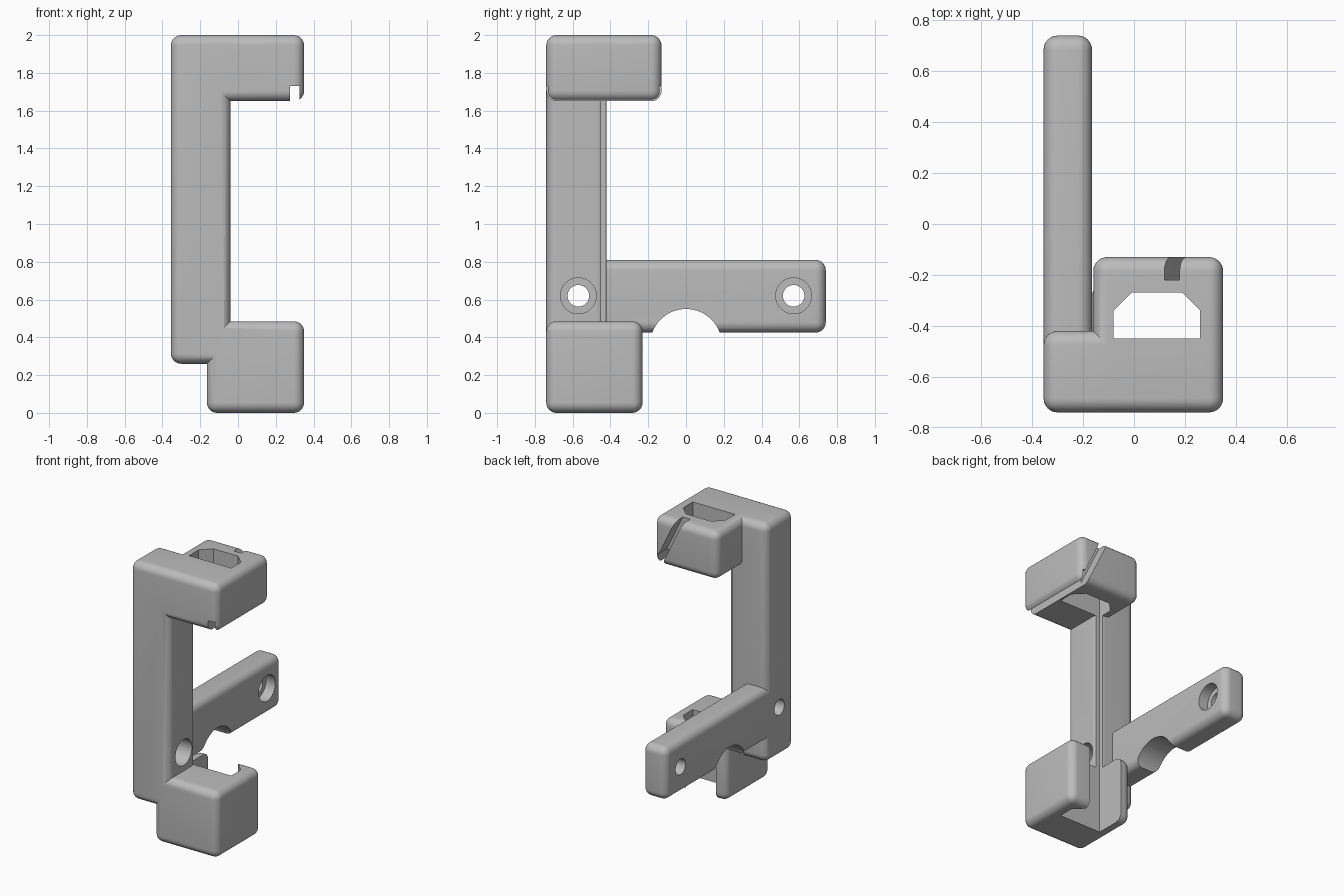
import bpy, bmesh, math
from mathutils import Vector, Matrix

if "Cube" in bpy.data.objects:
    bpy.data.objects.remove(bpy.data.objects["Cube"], do_unlink=True)

grey = bpy.data.materials.new("plain_grey")
grey.use_nodes = True
COLOUR = (0.5, 0.5, 0.5, 1)
grey.diffuse_color = COLOUR
grey.node_tree.nodes["Principled BSDF"].inputs["Base Color"].default_value = COLOUR


def make(name, bm):
    bmesh.ops.recalc_face_normals(bm, faces=bm.faces)
    mesh = bpy.data.meshes.new(name)
    bm.to_mesh(mesh)
    bm.free()
    mesh.materials.append(grey)
    ob = bpy.data.objects.new(name, mesh)
    bpy.context.collection.objects.link(ob)
    return ob


def box(name, lo, hi, radius=0.0):
    lo, hi = Vector(lo), Vector(hi)
    bm = bmesh.new()
    bmesh.ops.create_cube(bm, size=1)
    for v in bm.verts:
        v.co = Vector(v.co[i] * (hi[i] - lo[i]) + (lo[i] + hi[i]) / 2 for i in range(3))
    if radius:
        bmesh.ops.bevel(bm, geom=bm.edges[:], offset=radius, segments=8,
                        profile=0.5, affect='EDGES')
    return make(name, bm)


def prism(name, points, direction):
    bm = bmesh.new()
    face = bm.faces.new([bm.verts.new(p) for p in points])
    ext = bmesh.ops.extrude_face_region(bm, geom=[face])
    verts = [g for g in ext["geom"] if isinstance(g, bmesh.types.BMVert)]
    bmesh.ops.translate(bm, verts=verts, vec=direction)
    return make(name, bm)


def rod(name, x0, x1, y, z, radius):
    bm = bmesh.new()
    place = Matrix.Translation(((x0 + x1) / 2, y, z)) @ Matrix.Rotation(math.pi / 2, 4, 'Y')
    bmesh.ops.create_cone(bm, cap_ends=True, segments=64, radius1=radius,
                          radius2=radius, depth=x1 - x0, matrix=place)
    return make(name, bm)


def combine(target, tool, operation):
    mod = target.modifiers.new(operation, 'BOOLEAN')
    mod.operation, mod.solver, mod.object = operation, 'EXACT', tool
    bpy.context.view_layer.objects.active = target
    bpy.ops.object.modifier_apply(modifier=mod.name)
    bpy.data.objects.remove(tool, do_unlink=True)


# Rounded blocks joined into one body
R = 0.055
bracket = box("bracket", (-0.355, -0.74, 0.26), (-0.04, -0.42, 2), R)
for part in (
    box("upper_holder", (-0.16, -0.74, 1.65), (0.35, -0.13, 2), R),
    box("lower_holder", (-0.165, -0.74, 0), (0.35, -0.23, 0.485), R),
    box("mounting_arm", (-0.355, -0.66, 0.425), (-0.165, 0.74, 0.81), R),
):
    combine(bracket, part, 'UNION')

# Vertical channel through both holders, open at the back of the lower one
channel = [(-0.08, -0.45), (0.26, -0.45), (0.26, -0.34),
           (0.19, -0.27), (-0.01, -0.27), (-0.08, -0.34)]
cutters = [
    prism("channel", [(x, y, -0.1) for x, y in channel], (0, 0, 2.2)),
    box("back_opening", (-0.08, -0.36, -0.1), (0.19, 0, 0.8)),
]

# Cable groove under the upper holder, then slanting up its back
slot = [(0.275, 1.6), (0.325, 1.6), (0.325, 1.7), (0.155, 2.05), (0.095, 2.05), (0.275, 1.68)]
cutters += [
    box("bottom_groove", (0.275, -0.9, 1.5), (0.325, 0, 1.73)),
    prism("slanted_groove", [(x, -0.22, z) for x, z in slot], (0, 0.3, 0)),
]

# Arched cutout and two counterbored screw holes
cutters.append(rod("arch", -0.5, 0, 0, 0.36, 0.19))
for y in (-0.57, 0.57):
    cutters.append(rod("screw_hole", -0.5, 0.1, y, 0.62, 0.057))
    cutters.append(rod("counterbore", -0.24, 0.1, y, 0.62, 0.095))
for cutter in cutters:
    combine(bracket, cutter, 'DIFFERENCE')

bpy.ops.object.select_all(action='DESELECT')
bracket.select_set(True)
bpy.context.view_layer.objects.active = bracket
bpy.ops.object.shade_smooth_by_angle(angle=math.radians(30))
